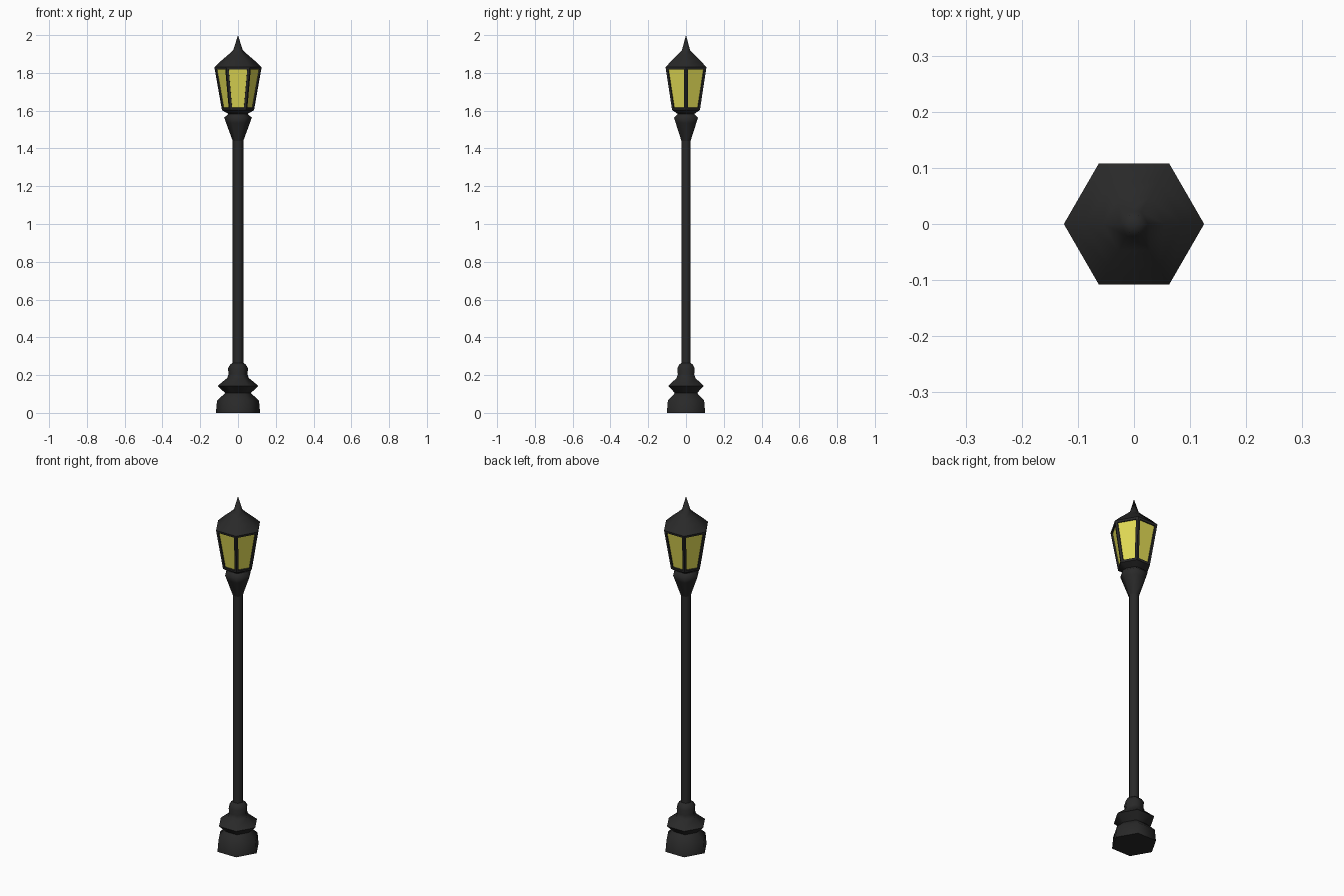
import bpy, bmesh, math

if "Cube" in bpy.data.objects:
    bpy.data.objects.remove(bpy.data.objects["Cube"])

SIDES = 6


def material(name, color):
    mat = bpy.data.materials.new(name)
    mat.diffuse_color = (*color, 1)
    mat.use_nodes = True
    mat.node_tree.nodes["Principled BSDF"].inputs["Base Color"].default_value = mat.diffuse_color
    return mat


iron = material("black_iron", (0.022, 0.022, 0.022))
glow = material("yellow_glass", (0.75, 0.70, 0.09))


def hex_lathe(name, profile, smooth_angle=50, cap_bottom=False, pane_inset=None):
    """Stack hexagonal rings from (radius, z) pairs; radius 0 makes a tip."""
    bm = bmesh.new()
    rings = []
    for r, z in profile:
        if r == 0:
            rings.append([bm.verts.new((0, 0, z))] * SIDES)
        else:
            rings.append([bm.verts.new((r * math.cos(i * math.tau / SIDES),
                                        r * math.sin(i * math.tau / SIDES), z))
                          for i in range(SIDES)])
    for low, high in zip(rings, rings[1:]):
        for i in range(SIDES):
            j = (i + 1) % SIDES
            corners = [low[i], low[j], high[j], high[i]]
            bm.faces.new(list(dict.fromkeys(corners)))
    if cap_bottom:
        bm.faces.new(rings[0][::-1])
    bm.normal_update()
    if pane_inset:
        # frame each side, then sink the glass behind the frame
        panes = list(bm.faces)
        bmesh.ops.inset_individual(bm, faces=panes, thickness=pane_inset, use_even_offset=True)
        bmesh.ops.inset_individual(bm, faces=panes, thickness=0.0005, depth=-0.007)
        for f in panes:
            f.material_index = 1
    mesh = bpy.data.meshes.new(name)
    bm.to_mesh(mesh)
    bm.free()
    mesh.materials.append(iron)
    mesh.materials.append(glow)
    obj = bpy.data.objects.new(name, mesh)
    bpy.context.collection.objects.link(obj)
    bpy.ops.object.select_all(action='DESELECT')
    obj.select_set(True)
    bpy.context.view_layer.objects.active = obj
    bpy.ops.object.shade_smooth_by_angle(angle=math.radians(smooth_angle))
    return obj


# stepped foot
hex_lathe("base", [(0.117, 0), (0.111, 0.065), (0.068, 0.105), (0.108, 0.143),
                   (0.057, 0.185), (0.05, 0.205), (0.053, 0.235), (0.042, 0.255),
                   (0.028, 0.265)], smooth_angle=65, cap_bottom=True)

# long shaft
hex_lathe("pole", [(0.028, 0.265), (0.028, 1.44)], smooth_angle=65)

# flared collar under the lantern
hex_lathe("collar", [(0.028, 1.44), (0.063, 1.535), (0.073, 1.563),
                     (0.051, 1.583), (0.085, 1.603)], smooth_angle=65)

# six-sided lantern with framed panes
hex_lathe("lantern", [(0.085, 1.603), (0.125, 1.83)], smooth_angle=30, pane_inset=0.012)

# domed roof with pointed finial
hex_lathe("roof", [(0.125, 1.83), (0.087, 1.866), (0.055, 1.893),
                   (0.025, 1.92), (0, 2.0)], smooth_angle=65)
